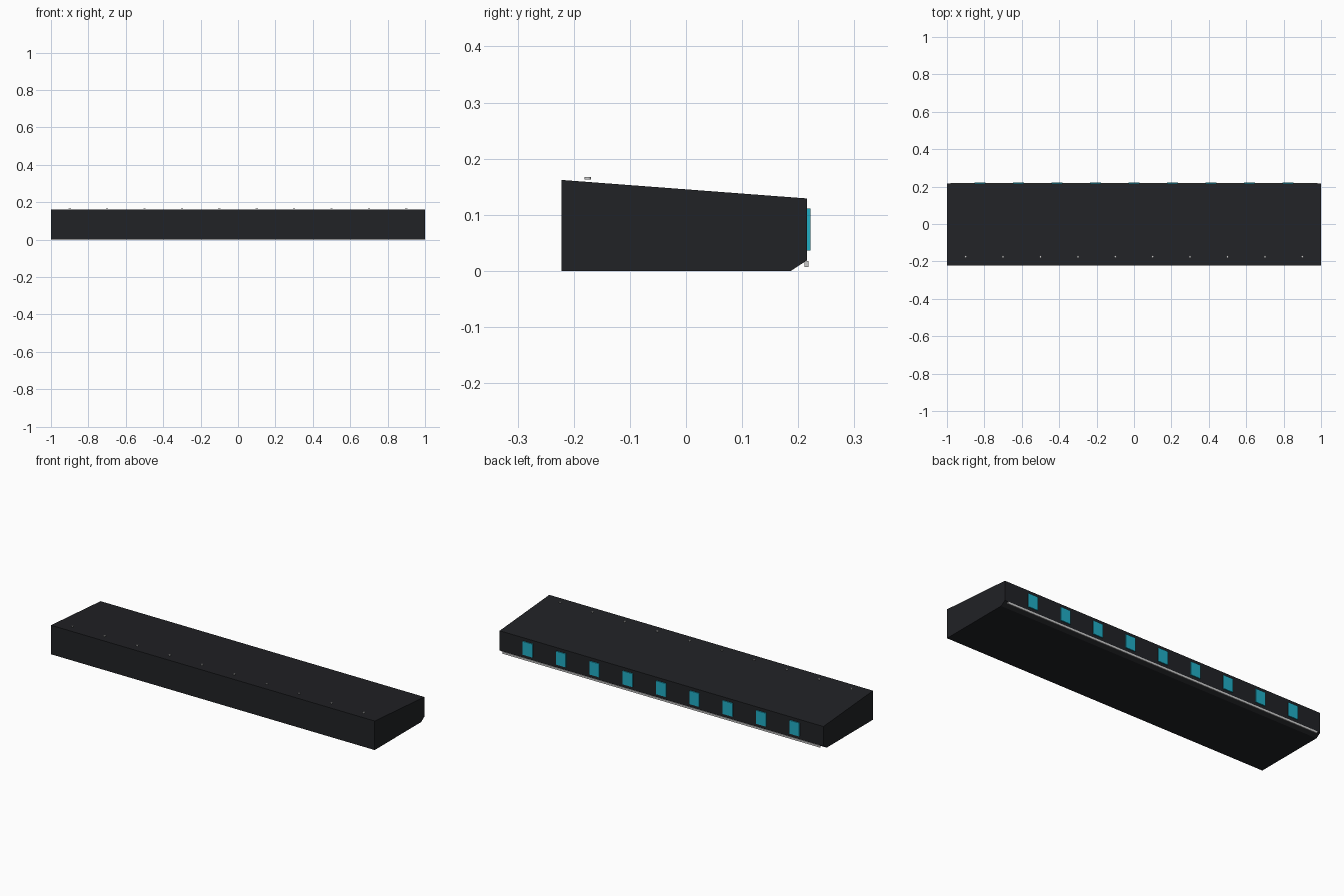
import bpy, bmesh

if "Cube" in bpy.data.objects:
    bpy.data.objects.remove(bpy.data.objects["Cube"])


def material(name, rgb):
    m = bpy.data.materials.new(name)
    m.diffuse_color = (*rgb, 1)
    m.use_nodes = True
    m.node_tree.nodes["Principled BSDF"].inputs["Base Color"].default_value = m.diffuse_color
    return m


dark = material("dark_shell", (0.015, 0.016, 0.019))
cyan = material("cyan_panel", (0.015, 0.42, 0.56))
metal = material("pale_metal", (0.6, 0.6, 0.6))


def finish(name, bm, mat):
    bmesh.ops.recalc_face_normals(bm, faces=bm.faces)
    me = bpy.data.meshes.new(name)
    bm.to_mesh(me)
    bm.free()
    me.materials.append(mat)
    ob = bpy.data.objects.new(name, me)
    bpy.context.collection.objects.link(ob)
    return ob


def box(name, x, y, z, mat):
    bm = bmesh.new()
    bmesh.ops.create_cube(bm, size=1)
    for v in bm.verts:
        for i, (lo, hi) in enumerate((x, y, z)):
            v.co[i] = hi if v.co[i] > 0 else lo
    return finish(name, bm, mat)


# Body: side profile (y, z) extruded along x
profile = [(-0.222, 0), (0.187, 0), (0.216, 0.019), (0.216, 0.129), (-0.222, 0.162)]
bm = bmesh.new()
face = bm.faces.new([bm.verts.new((-1, y, z)) for y, z in profile])
ext = bmesh.ops.extrude_face_region(bm, geom=[face])
bmesh.ops.translate(bm, vec=(2, 0, 0),
                    verts=[e for e in ext["geom"] if isinstance(e, bmesh.types.BMVert)])
finish("body", bm, dark)

# Row of coloured panels on the back
for i in range(9):
    x = (i - 4) * 0.206
    box(f"back_panel_{i + 1}", (x - 0.03, x + 0.03), (0.212, 0.2215), (0.036, 0.111), cyan)

# Thin trim rail under the panels
box("trim_rail", (-0.98, 0.98), (0.2115, 0.2185), (0.007, 0.018), metal)

# Row of small studs along the front of the top
for i in range(10):
    bpy.ops.mesh.primitive_cylinder_add(vertices=12, radius=0.006, depth=0.005,
                                        location=(-0.9 + i * 0.2, -0.175, 0.1652))
    stud = bpy.context.object
    stud.name = f"top_stud_{i + 1}"
    stud.data.materials.append(metal)
    bpy.ops.object.shade_smooth_by_angle()
